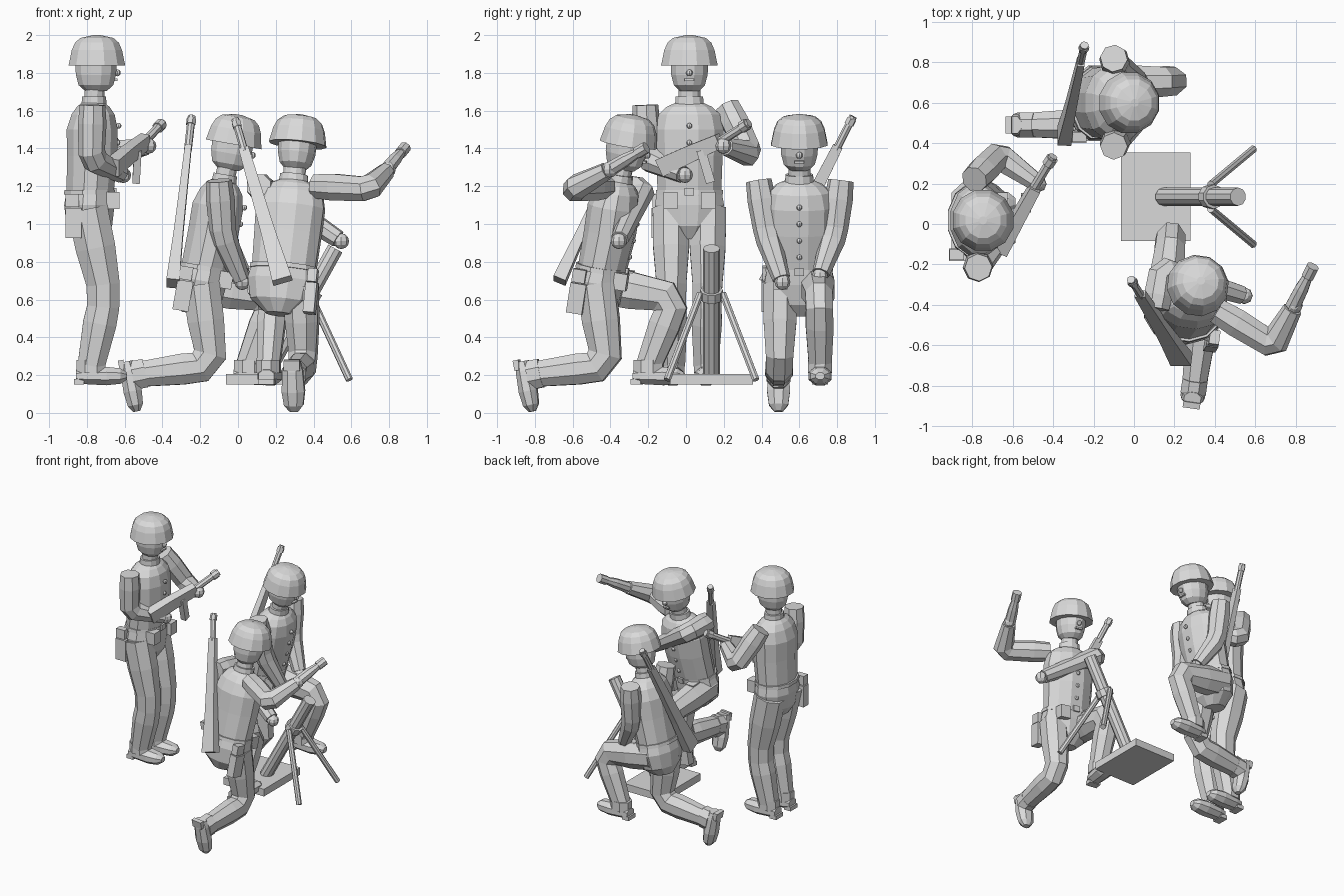
import bpy, bmesh
from math import sin, cos, pi, radians
from mathutils import Vector, Matrix

if "Cube" in bpy.data.objects:
    bpy.data.objects.remove(bpy.data.objects["Cube"])

grey = bpy.data.materials.new("plain_grey")
grey.use_nodes = True
GREY = (0.7, 0.7, 0.7, 1)
grey.diffuse_color = GREY
grey.node_tree.nodes["Principled BSDF"].inputs["Base Color"].default_value = GREY


def finish(name, bm):
    bmesh.ops.recalc_face_normals(bm, faces=bm.faces)
    mesh = bpy.data.meshes.new(name)
    bm.to_mesh(mesh)
    bm.free()
    mesh.materials.append(grey)
    bpy.context.collection.objects.link(bpy.data.objects.new(name, mesh))


def skin(name, rings):
    """Join equal rings of points into a capped solid."""
    bm = bmesh.new()
    loops = [[bm.verts.new(p) for p in ring] for ring in rings]
    n = len(loops[0])
    for a, b in zip(loops, loops[1:]):
        for i in range(n):
            bm.faces.new((a[i], a[(i + 1) % n], b[(i + 1) % n], b[i]))
    bm.faces.new(loops[0])
    bm.faces.new(loops[-1])
    finish(name, bm)


def tube(name, path, radii, sides=8, hint=(0, 0, 1), flat=1.0):
    """Mitred tube along a path; flat squeezes it along the hint direction."""
    path = [Vector(p) for p in path]
    dirs = [(b - a).normalized() for a, b in zip(path, path[1:])]
    u = Vector(hint)
    u = (u - dirs[0] * u.dot(dirs[0])).normalized()
    rings = []
    for k, (p, r) in enumerate(zip(path, radii)):
        d0, d1 = dirs[max(k - 1, 0)], dirs[min(k, len(dirs) - 1)]
        n, v = (d0 + d1).normalized(), d0.cross(u)
        ring = []
        for i in range(sides):
            a = 2 * pi * (i + 0.5) / sides
            off = u * (cos(a) * r * flat) + v * (sin(a) * r)
            ring.append(p + off - d0 * (off.dot(n) / d0.dot(n)))
        rings.append(ring)
        u = d0.rotation_difference(d1) @ u
    skin(name, rings)


def loft(name, M, sections, sides=12):
    """Stack of ellipses: height, half width, half depth, forward shift."""
    skin(name, [[M @ Vector((f + d * cos(a), w * sin(a), z))
                 for a in (2 * pi * (i + 0.5) / sides for i in range(sides))]
                for z, w, d, f in sections])


def box(name, M, centre, size):
    bm = bmesh.new()
    bmesh.ops.create_cube(bm, size=1, matrix=M @ Matrix.Translation(centre) @ Matrix.Diagonal((*size, 1)))
    finish(name, bm)


def ball(name, centre, r):
    bm = bmesh.new()
    bmesh.ops.create_uvsphere(bm, u_segments=8, v_segments=6, radius=r,
                              matrix=Matrix.Translation(centre))
    finish(name, bm)


def upper_body(who, M):
    """Torso, head, helmet and belt kit; forward is local x."""
    loft(who + "_tunic", M, [
        (-0.16, 0.075, 0.08, 0), (-0.09, 0.165, 0.125, 0), (0.02, 0.19, 0.138, 0),
        (0.1, 0.175, 0.13, 0.005), (0.28, 0.182, 0.138, 0.015), (0.42, 0.187, 0.14, 0.015),
        (0.5, 0.168, 0.118, 0.02), (0.54, 0.125, 0.09, 0.02), (0.56, 0.08, 0.065, 0.02)])
    loft(who + "_belt", M, [(0.075, 0.185, 0.139, 0), (0.1, 0.183, 0.137, 0)])
    loft(who + "_collar", M, [(0.54, 0.08, 0.07, 0.025), (0.595, 0.075, 0.065, 0.025)])
    loft(who + "_neck", M, [(0.55, 0.06, 0.055, 0.025), (0.66, 0.06, 0.055, 0.03)])
    loft(who + "_head", M, [(0.625, 0.055, 0.06, 0.035), (0.655, 0.085, 0.095, 0.035),
                            (0.71, 0.1, 0.11, 0.035), (0.8, 0.104, 0.116, 0.035)])
    loft(who + "_helmet", M, [(0.76, 0.155, 0.155, 0.04), (0.84, 0.138, 0.138, 0.04),
                              (0.88, 0.12, 0.12, 0.04), (0.905, 0.09, 0.09, 0.04),
                              (0.92, 0.02, 0.02, 0.04)])
    ball(who + "_nose", M @ Vector((0.148, 0, 0.72)), 0.018)
    box(who + "_mouth", M, (0.14, 0, 0.683), (0.02, 0.05, 0.012))
    for i in range(4):
        ball(who + "_button", M @ Vector((0.155 - 0.006 * i, 0, 0.44 - 0.09 * i)), 0.015)
    for side in (-1, 1):
        box(who + "_pouch", M, (0.125, side * 0.1, 0.045), (0.07, 0.075, 0.09))
    box(who + "_buckle", M, (0.135, 0, 0.09), (0.02, 0.05, 0.04))
    box(who + "_canteen", M, (-0.085, -0.17, -0.075), (0.085, 0.06, 0.16))
    box(who + "_canteen_flap", M, (-0.09, -0.17, 0.045), (0.07, 0.05, 0.07))


def leg(who, M, hip, knee, ankle, toe, up, s=1.0):
    hip, knee, ankle, toe, up = map(Vector, (hip, knee, ankle, toe, up))
    side = M.to_3x3() @ Vector((0, 1, 0))
    over = knee + (hip - knee).normalized() * 0.06
    under = knee + (ankle - knee).normalized() * 0.06
    path = [hip, hip.lerp(knee, 0.45), over, under, knee.lerp(ankle, 0.4), ankle]
    tube(who + "_trouser_leg", [M @ p for p in path],
         [r * s for r in (0.116, 0.114, 0.095, 0.092, 0.096, 0.078)], 8, side, 0.9)
    tube(who + "_gaiter", [M @ (ankle + up * 0.03), M @ (ankle - up * 0.04)],
         (0.083, 0.083), 8, side, 0.82)
    heel = ankle - up * 0.055
    tube(who + "_boot", [M @ (heel + toe * t) for t in (-0.08, -0.03, 0.08, 0.155, 0.19)],
         (0.045, 0.058, 0.066, 0.055, 0.025), 8, M.to_3x3() @ up, 0.8)
    F = M @ Matrix.Translation(ankle) @ Matrix((toe, up.cross(toe), up)).transposed().to_4x4()
    box(who + "_boot_heel", F, (-0.065, 0, -0.085), (0.055, 0.085, 0.03))


def arm(who, shoulder, elbow, wrist):
    s, e, w = map(Vector, (shoulder, elbow, wrist))
    over = e + (s - e).normalized() * 0.035
    under = e + (w - e).normalized() * 0.035
    tube(who + "_sleeve", [s, s.lerp(e, 0.35), over, under, w],
         (0.068, 0.076, 0.07, 0.068, 0.048), 8)
    ball(who + "_hand", w + (w - e).normalized() * 0.02, 0.042)


def rifle(who, tip, butt, thin):
    tip, butt = Vector(tip), Vector(butt)
    at = lambda *ts: [butt.lerp(tip, t) for t in ts]
    tube(who + "_rifle_stock", at(0, 0.28, 0.36, 0.82), (0.075, 0.055, 0.052, 0.038), 4, thin, 0.65)
    tube(who + "_rifle_barrel", at(0.8, 1), (0.021, 0.021), 8)
    tube(who + "_rifle_band", at(0.95, 0.985), (0.026, 0.026), 6)


def stance(x, y, z, yaw):
    return Matrix.Translation((x, y, z)) @ Matrix.Rotation(radians(yaw), 4, "Z")


def lean(M, pitch, roll):
    return M @ Matrix.Rotation(radians(roll), 4, "X") @ Matrix.Rotation(radians(pitch), 4, "Y")


def kneel(who, M):
    down = Vector((0.2, 0, -0.98)).normalized()
    leg(who + "_front", M, (-0.02, 0.095, 0), (0.39, 0.105, -0.075), (0.25, 0.11, -0.43),
        (1, 0, 0), (0, 0, 1), 0.92)
    leg(who + "_rear", M, (0, -0.1, 0), (0.055, -0.105, -0.43), (-0.325, -0.11, -0.475),
        down, (-down.z, 0, down.x), 0.92)


# Standing soldier
M = stance(-0.787, 0.018, 1.08, 0)
upper_body("standing_soldier", M)
for side in (-1, 1):
    leg("standing_soldier", M, (-0.01, side * 0.098, 0), (0.085, side * 0.095, -0.46),
        (0.01, side * 0.088, -0.83), (1, 0, 0), (0, 0, 1))
arm("standing_soldier_right", (-0.77, -0.215, 1.63), (-0.775, -0.205, 1.345), (-0.62, -0.02, 1.265))
arm("standing_soldier_left", (-0.79, 0.22, 1.62), (-0.67, 0.34, 1.37), (-0.49, 0.21, 1.41))

# Short gun held across the chest
tube("short_gun_body", [(-0.66, -0.13, 1.3), (-0.58, 0.02, 1.37), (-0.49, 0.18, 1.44)],
     (0.068, 0.064, 0.055), 4, (1, 0, 0), 0.7)
tube("short_gun_barrel", [(-0.5, 0.17, 1.43), (-0.4, 0.335, 1.535)], (0.024, 0.024))
tube("short_gun_muzzle", [(-0.425, 0.295, 1.51), (-0.405, 0.325, 1.53)], (0.032, 0.032))
tube("short_gun_magazine", [(-0.53, 0.08, 1.39), (-0.54, 0.13, 1.22)], (0.035, 0.035), 4, (1, 0, 0), 0.8)

# Kneeling soldier at the back
M = stance(-0.195, 0.6, 0.68, 0)
upper_body("rear_soldier", lean(M, 10, 0))
kneel("rear_soldier", M)
arm("rear_soldier_right", (-0.1, 0.385, 1.23), (-0.08, 0.43, 0.94), (0.015, 0.505, 0.71))
arm("rear_soldier_left", (-0.1, 0.82, 1.23), (-0.09, 0.785, 0.94), (0.02, 0.715, 0.74))
rifle("rear_soldier", (-0.245, 0.885, 1.57), (-0.345, 0.435, 0.685), (1, 0, 0))

# Kneeling loader at the front, shell in the raised hand
M = stance(0.235, -0.46, 0.68, 82)
upper_body("loader", lean(M, 9.5, 4.5))
kneel("loader", M)
arm("loader_right", (0.41, -0.43, 1.2), (0.69, -0.6, 1.185), (0.785, -0.42, 1.28))
arm("loader_left", (0.11, -0.42, 1.2), (0.14, -0.23, 1.18), (0.53, -0.35, 0.92))
rifle("loader", (-0.015, -0.275, 1.555), (0.235, -0.67, 0.7), (0, 1, 0))
tube("mortar_shell", [(0.785, -0.41, 1.285), (0.83, -0.32, 1.34), (0.865, -0.25, 1.38)],
     (0.04, 0.036, 0.024))
tube("mortar_shell_fins", [(0.86, -0.26, 1.375), (0.885, -0.21, 1.405)], (0.033, 0.033))

# Mortar
box("mortar_plate", Matrix(), (0.108, 0.135, 0.178), (0.345, 0.44, 0.055))
tube("mortar_barrel", [(0.145, 0.135, 0.2), (0.515, 0.135, 0.87)], (0.045, 0.045), 10)
tube("mortar_collar", [(0.37, 0.135, 0.605), (0.395, 0.135, 0.65)], (0.06, 0.06), 10)
for side in (-1, 1):
    tube("mortar_leg", [(0.38, 0.135 + side * 0.06, 0.63), (0.59, 0.135 + side * 0.235, 0.175)],
         (0.02, 0.02))
